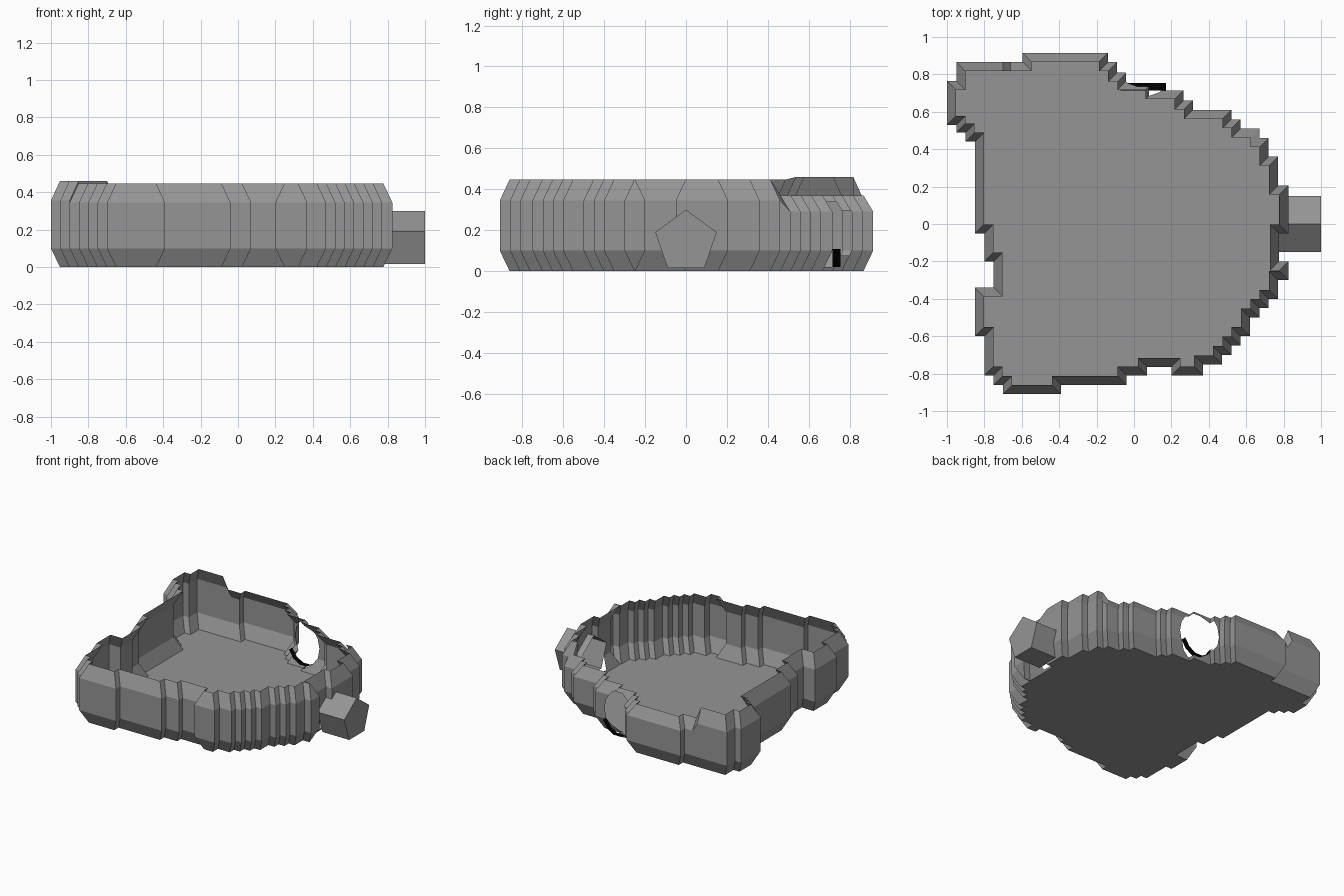
import bpy, bmesh, math
from mathutils import Vector

if "Cube" in bpy.data.objects:
    bpy.data.objects.remove(bpy.data.objects["Cube"])


def material(name, col):
    m = bpy.data.materials.new(name)
    m.diffuse_color = (*col, 1)
    m.use_nodes = True
    m.node_tree.nodes["Principled BSDF"].inputs["Base Color"].default_value = m.diffuse_color
    return m


def make_object(name, bm, mat):
    me = bpy.data.meshes.new(name)
    bm.to_mesh(me)
    bm.free()
    me.materials.append(mat)
    ob = bpy.data.objects.new(name, me)
    bpy.context.collection.objects.link(ob)
    return ob


grey = material("grey", (0.30, 0.30, 0.30))
black = material("black", (0.0, 0.0, 0.0))

# Stepped outline, clockwise: alternating x and y of the corners
steps = [-.95, .865, -.595, .915, -.14, .865, -.09, .81, -.04, .765, .11, .715,
         .265, .66, .315, .61, .52, .56, .57, .51, .67, .46, .72, .36, .77, .205,
         .825, -.05, .775, -.2, .825, -.3, .77, -.4, .72, -.45, .67, -.5,
         .62, -.6, .57, -.65, .52, -.7, .47, -.75, .37, -.81, .20, -.765,
         .07, -.81, -.04, -.86, -.39, -.91, -.7, -.86, -.75, -.81, -.8, -.6,
         -.85, -.34, -.75, -.2, -.8, -.05, -.85, .44, -.9, .49, -.95, .53,
         -1, .765]
n = len(steps)
pts = []
for k in range(n):
    a, b = steps[k], steps[(k + 1) % n]
    pts.append(Vector((a, b)) if k % 2 == 0 else Vector((b, a)))
# break in the back wall where the rim drops
pts[1:1] = [Vector((-.70, .865)), Vector((-.66, .865))]
n = len(pts)


def inset(i, d):
    p = pts[i]
    e0 = (p - pts[i - 1]).normalized()
    e1 = (pts[(i + 1) % n] - p).normalized()
    n0, n1 = Vector((e0.y, -e0.x)), Vector((e1.y, -e1.x))
    return p + d * (n0 + n1) / (1 + n0.dot(n1))


def heights(p):
    if p.y > .5 and p.x > -.68:
        return .29, .37
    if p.y > .44 and p.x < -.68:
        return .355, .46
    return .345, .447


# Tray: floor and bulging single-sheet wall
bm = bmesh.new()
rings = [[], [], [], []]
for i, p in enumerate(pts):
    q = inset(i, .048)
    mid, top = heights(p)
    for r, (c, z) in zip(rings, ((q, 0), (p, .1), (p, mid), (q, top))):
        r.append(bm.verts.new((c.x, c.y, z)))
for lo, hi in zip(rings, rings[1:]):
    for i in range(n):
        j = (i + 1) % n
        bm.faces.new((lo[j], lo[i], hi[i], hi[j]))
bm.faces.new(rings[0])


def cut_opening(axis, shape, region):
    """Remove a convex (counter-clockwise u, z) shape from the wall faces in a region."""
    def wall():
        return [f for f in bm.faces if region(f.calc_center_median())
                and len(f.verts) < 40]
    planes = []
    for (u0, z0), (u1, z1) in zip(shape, shape[1:] + shape[:1]):
        no = Vector((0, 0, -(u1 - u0)))
        no[axis] = z1 - z0
        co = Vector((0, 0, z0))
        co[axis] = u0
        planes.append((co, no.normalized()))
    for co, no in planes:
        fs = wall()
        geom = set(fs)
        for f in fs:
            geom.update(f.edges)
            geom.update(f.verts)
        bmesh.ops.bisect_plane(bm, geom=list(geom), plane_co=co, plane_no=no)
    dead = [f for f in wall() if all(
        (f.calc_center_median() - co).dot(no) < 0 for co, no in planes)]
    bmesh.ops.delete(bm, geom=dead, context='FACES')


# Round hole in the back wall, pentagonal opening in the right wall
hole = [(.05 + .135 * math.cos(a), .18 + .165 * math.sin(a))
        for a in (math.tau * k / 14 for k in range(14))]
cut_opening(0, hole, lambda c: c.y > .6 and -.13 < c.x < .4)
pent = [(.09, .015), (.15, .19), (0, .30), (-.15, .19), (-.09, .015)]
cut_opening(1, pent, lambda c: c.x > .7 and abs(c.y) < .35)
make_object("tray", bm, grey)

# Pentagonal spout, closed at the outer end
bm = bmesh.new()
inner = [bm.verts.new((.775, y, z)) for y, z in pent]
outer = [bm.verts.new((1, y, z)) for y, z in pent]
for i in range(5):
    j = (i + 1) % 5
    bm.faces.new((inner[i], outer[i], outer[j], inner[j]))
bm.faces.new(outer)
bmesh.ops.recalc_face_normals(bm, faces=bm.faces)
make_object("spout", bm, grey)

# Dark lip along the lower edge of the round hole
bm = bmesh.new()
arc = [(u, z) for u, z in hole[8:14]]
front = [bm.verts.new((u, .715, z)) for u, z in arc]
back = [bm.verts.new((u, .755, z)) for u, z in arc]
for i in range(len(arc) - 1):
    bm.faces.new((front[i], front[i + 1], back[i + 1], back[i]))
make_object("hole_lip", bm, black)
